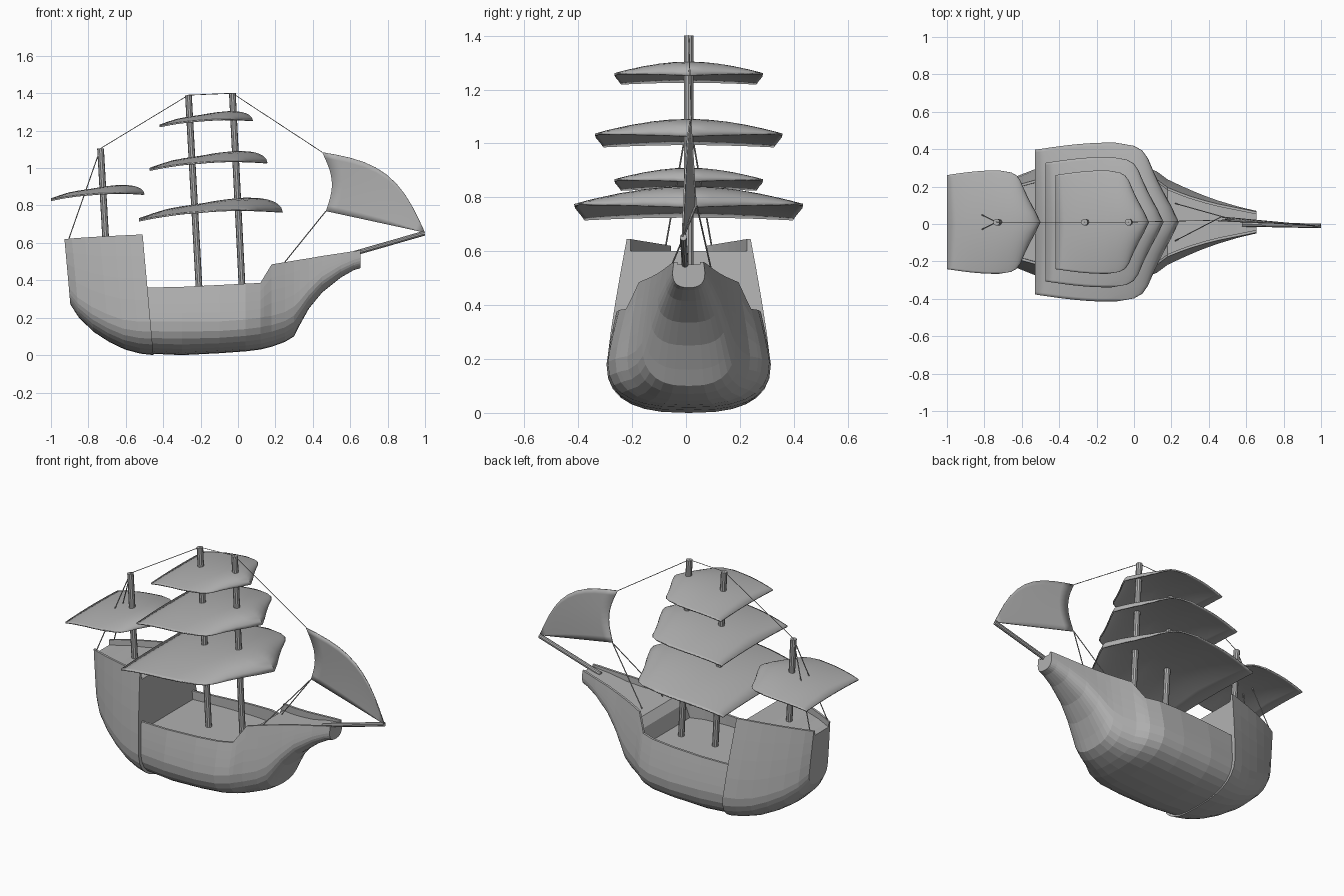
import bpy, bmesh, math
from mathutils import Vector

cube = bpy.data.objects.get("Cube")
if cube:
    bpy.data.objects.remove(cube, do_unlink=True)

GREY = (0.44, 0.44, 0.44, 1)
grey = bpy.data.materials.new("plain_grey")
grey.use_nodes = True
grey.diffuse_color = GREY
grey.node_tree.nodes["Principled BSDF"].inputs["Base Color"].default_value = GREY

MID = 0.01  # centreline of the ship


def finish(name, bm, smooth=False):
    bmesh.ops.recalc_face_normals(bm, faces=bm.faces[:])
    mesh = bpy.data.meshes.new(name)
    bm.to_mesh(mesh)
    bm.free()
    mesh.materials.append(grey)
    obj = bpy.data.objects.new(name, mesh)
    bpy.context.scene.collection.objects.link(obj)
    if smooth:
        bpy.ops.object.select_all(action='DESELECT')
        obj.select_set(True)
        bpy.context.view_layer.objects.active = obj
        bpy.ops.object.shade_smooth_by_angle(angle=math.radians(35))
    return obj


def rod(name, a, b, radius, sides):
    a, b = Vector(a), Vector(b)
    bm = bmesh.new()
    bmesh.ops.create_cone(bm, cap_ends=True, segments=sides, radius1=radius,
                          radius2=radius, depth=(b - a).length)
    turn = (b - a).to_track_quat('Z', 'Y').to_matrix().to_4x4()
    bmesh.ops.transform(bm, matrix=turn, verts=bm.verts)
    bmesh.ops.translate(bm, vec=(a + b) / 2, verts=bm.verts)
    return finish(name, bm, sides > 6)


def blend(points, t):
    """Piecewise linear lookup in a list of (t, value)."""
    for (t0, v0), (t1, v1) in zip(points, points[1:]):
        if t <= t1:
            return v0 + (v1 - v0) * (t - t0) / (t1 - t0)
    return points[-1][1]


def hull_ring(x, keel, belly_z, belly, top_z, top, deck, lean):
    """Closed section: rounded bottom, tumblehome side, rail and deck."""
    half = []
    for i in range(8):
        a = math.pi / 2 * i / 7
        half.append((belly * math.sin(a) ** 0.75,
                     belly_z - (belly_z - keel) * max(0, math.cos(a)) ** 0.8))
    for i in range(1, 5):
        s = i / 4
        half.append((belly + (top - belly) * s ** 1.2, belly_z + (top_z - belly_z) * s))
    rail = min(0.014, top * 0.25)
    half += [(top - rail, top_z), (top - rail, deck)]
    pts = half + [(-y, z) for y, z in reversed(half[1:])]
    return [(x - lean * (z - 0.2), MID + y, z) for y, z in pts]


def hull_part(name, stations, lean):
    bm = bmesh.new()
    rings = [[bm.verts.new(p) for p in hull_ring(*s, lean)] for s in stations]
    n = len(rings[0])
    for r, s in zip(rings, rings[1:]):
        for i in range(n):
            j = (i + 1) % n
            bm.faces.new((r[i], r[j], s[j], s[i]))
    bm.faces.new(rings[0])
    bm.faces.new(rings[-1])
    return finish(name, bm)


# Hull stations: x, keel z, belly z, belly half width, rail z, rail half width, deck z
hull_part("main_hull", [
    (-0.52, 0.01, 0.18, 0.275, 0.36, 0.250, 0.31),
    (-0.30, 0.00, 0.18, 0.300, 0.365, 0.265, 0.31),
    (-0.10, 0.01, 0.18, 0.305, 0.375, 0.268, 0.31),
    (0.04, 0.02, 0.19, 0.300, 0.382, 0.258, 0.31),
    (0.12, 0.03, 0.20, 0.272, 0.386, 0.232, 0.31),
    (0.14, 0.035, 0.205, 0.258, 0.42, 0.215, 0.40),
    (0.18, 0.045, 0.21, 0.228, 0.485, 0.185, 0.445),
    (0.25, 0.07, 0.23, 0.195, 0.497, 0.157, 0.455),
    (0.30, 0.10, 0.26, 0.173, 0.505, 0.139, 0.465),
    (0.33, 0.16, 0.29, 0.160, 0.510, 0.130, 0.47),
    (0.38, 0.25, 0.35, 0.140, 0.518, 0.115, 0.48),
    (0.45, 0.335, 0.42, 0.115, 0.530, 0.097, 0.495),
    (0.55, 0.415, 0.48, 0.085, 0.545, 0.077, 0.525),
    (0.62, 0.455, 0.51, 0.068, 0.556, 0.063, 0.54),
    (0.655, 0.465, 0.52, 0.060, 0.56, 0.055, 0.55)], 0)

hull_part("stern_castle", [
    (-0.89, 0.27, 0.36, 0.090, 0.620, 0.080, 0.59),
    (-0.85, 0.20, 0.31, 0.130, 0.624, 0.102, 0.59),
    (-0.78, 0.125, 0.26, 0.172, 0.629, 0.132, 0.595),
    (-0.70, 0.07, 0.22, 0.213, 0.634, 0.162, 0.595),
    (-0.62, 0.03, 0.19, 0.248, 0.638, 0.188, 0.6),
    (-0.54, 0.008, 0.18, 0.280, 0.642, 0.211, 0.6),
    (-0.47, 0.00, 0.18, 0.304, 0.645, 0.230, 0.6)], 0.09)

# Masts, bowsprit
MIZZEN, MAIN, FORE = (-0.735, MID, 1.105), (-0.265, MID, 1.39), (-0.03, MID, 1.40)
rod("mizzen_mast", (-0.705, MID, 0.58), MIZZEN, 0.018, 10)
rod("main_mast", (-0.205, MID, 0.30), MAIN, 0.018, 10)
rod("fore_mast", (0.025, MID, 0.30), FORE, 0.018, 10)
rod("bowsprit", (0.58, -0.002, 0.532), (0.997, -0.01, 0.652), 0.013, 10)

# Square sails: domed sheets; outline, edge height and dome height
FRONT = [(0, 0.77), (0.2, 0.73), (0.5, 0.66), (0.8, 0.605), (0.9, 0.575), (0.96, 0.53), (1, 0.43)]
EDGE = [(0, 0), (0.1, 0.02), (0.23, 0.038), (0.43, 0.054), (0.56, 0.055), (0.77, 0.042)]
DOME = [(0, 0.01), (0.15, 0.032), (0.33, 0.042), (0.55, 0.065), (0.66, 0.072), (0.77, 0.075)]


def square_sail(name, back_x, back_z, scale):
    bm = bmesh.new()
    rows, across = 16, [0, 0.2, 0.4, 0.6, 0.8, 0.9, 0.96, 1]
    across = [-f for f in reversed(across[1:])] + across
    grid = []
    for i in range(rows + 1):
        t = 1 - (1 - i / rows) ** 1.6
        lip = (1 - t ** 14) ** 0.6
        line = []
        for f in across:
            x = blend(FRONT, abs(f)) * t
            y = f * 0.425 * (0.91 + 0.09 * math.sin(min(1, x / 0.4) * math.pi / 2))
            z = blend(EDGE, x) + blend(DOME, x) * (1 - f * f) * lip
            line.append(bm.verts.new((back_x + x * scale, MID + y * scale, back_z + z * scale)))
        grid.append(line)
    for a, b in zip(grid, grid[1:]):
        for i in range(len(a) - 1):
            bm.faces.new((a[i], a[i + 1], b[i + 1], b[i]))
    obj = finish(name, bm, True)
    obj.modifiers.new("cloth", 'SOLIDIFY').thickness = 0.008
    return obj


square_sail("lower_sail", -0.53, 0.722, 1)
square_sail("middle_sail", -0.473, 0.993, 0.82)
square_sail("upper_sail", -0.42, 1.226, 0.65)
square_sail("mizzen_sail", -1.0, 0.832, 0.65)

# Jib: curved triangle between the leech arc and the tack
HEAD, CLEW, TACK = Vector((0.45, 0.02, 1.085)), Vector((0.47, 0.04, 0.77)), Vector((1.0, -0.01, 0.655))
bm = bmesh.new()
grid = []
for i in range(11):
    s = i / 10
    edge = HEAD.lerp(CLEW, s) + Vector((0.042 * math.sin(s * math.pi), 0, 0))
    line = []
    for j in range(11):
        t = j / 10
        p = edge.lerp(TACK, t)
        p += Vector((0.07, 0, 0.095)) * (1 - s) * math.sin(t * math.pi)
        line.append(bm.verts.new(p))
    grid.append(line)
for a, b in zip(grid, grid[1:]):
    for i in range(10):
        bm.faces.new((a[i], a[i + 1], b[i + 1], b[i]))
bmesh.ops.remove_doubles(bm, verts=bm.verts, dist=0.0005)
jib = finish("jib_sail", bm, True)
jib.modifiers.new("cloth", 'SOLIDIFY').thickness = 0.006

# Rigging
rod("mizzen_stay", MIZZEN, MAIN, 0.002, 6)
rod("mast_stay", MAIN, FORE, 0.002, 6)
rod("fore_stay", FORE, HEAD, 0.002, 6)
for side, sign in (("left", 1), ("right", -1)):
    rod(side + "_backstay", MIZZEN, (-0.905, MID + sign * 0.085, 0.62), 0.003, 6)
    rod(side + "_jib_sheet", CLEW, (0.22, MID + sign * 0.1, 0.46), 0.003, 6)
